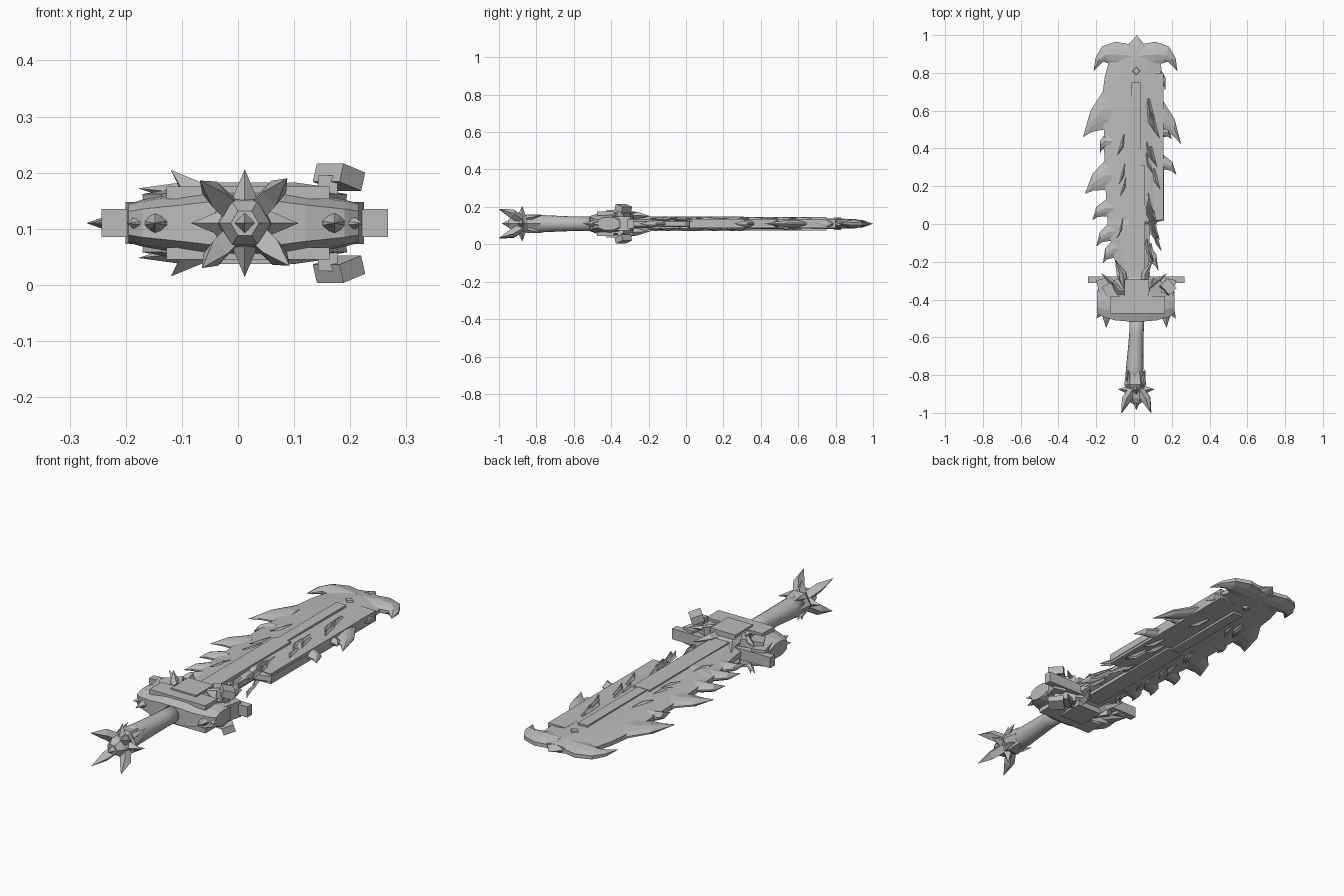
import bpy
import bmesh
import random
from mathutils import Vector, Euler, Matrix

random.seed(4)
MID = 0.11      # height of the flat symmetry plane
AXIS = 0.012    # sideways offset of the handle axis

cube = bpy.data.objects.get("Cube")
if cube:
    bpy.data.objects.remove(cube)

metal = bpy.data.materials.new("grey_metal")
metal.use_nodes = True
GREY = (0.5, 0.5, 0.5, 1)
metal.diffuse_color = GREY
metal.node_tree.nodes["Principled BSDF"].inputs["Base Color"].default_value = GREY


def finish(name, bm, smooth=False):
    """Clean the mesh and link it as a named object."""
    bmesh.ops.remove_doubles(bm, verts=bm.verts[:], dist=0.0004)
    bmesh.ops.recalc_face_normals(bm, faces=bm.faces[:])
    for face in bm.faces:
        face.smooth = smooth
    mesh = bpy.data.meshes.new(name)
    bm.to_mesh(mesh)
    bm.free()
    mesh.materials.append(metal)
    obj = bpy.data.objects.new(name, mesh)
    bpy.context.collection.objects.link(obj)
    return obj


def skin(name, rings, smooth=False):
    """Bridge a list of point rings and close both ends."""
    bm = bmesh.new()
    loops = [[bm.verts.new(p) for p in ring] for ring in rings]
    count = len(loops[0])
    for low, high in zip(loops, loops[1:]):
        for i in range(count):
            j = (i + 1) % count
            bm.faces.new((low[i], low[j], high[j], high[i]))
    bm.faces.new(loops[0])
    bm.faces.new(loops[-1])
    return finish(name, bm, smooth)


def loft(name, stations, edge=0.2, shoulder=0.75, z=MID):
    """Flat blade form: each station is (one edge, other edge, half thickness)."""
    upper = ((0, edge), (0.25, shoulder), (0.5, 1), (0.75, shoulder), (1, edge))
    profile = upper + tuple((t, -k) for t, k in reversed(upper))
    rings = []
    for a, b, half in stations:
        a, b = Vector(a), Vector(b)
        rings.append([(*a.lerp(b, t), z + k * half) for t, k in profile])
    return skin(name, rings)


def tube(name, path, sides=4):
    """Tapered form through (point, radius) pairs; few sides gives a spike."""
    points = [Vector(p) for p, r in path]
    turn = (points[-1] - points[0]).to_track_quat('Z', 'Y')
    rings = []
    for point, (p, radius) in zip(points, path):
        rings.append([point + turn @ (Matrix.Rotation(6.28319 * i / sides, 3, 'Z')
                                      @ Vector((radius, 0, 0))) for i in range(sides)])
    return skin(name, rings, sides > 6)


def box(name, center, size, turn=(0, 0, 0)):
    bm = bmesh.new()
    bmesh.ops.create_cube(bm, size=1)
    bm.transform(Matrix.LocRotScale(Vector(center), Euler(turn), Vector(size)))
    return finish(name, bm)


def tooth(name, root_x, top, bottom, tip, half=0.022):
    """Swept-back edge tooth with a bowed outer side."""
    a, b, tip = Vector((root_x, top)), Vector((root_x, bottom)), Vector(tip)
    inset = Vector((-0.04 if root_x > 0 else 0.04, 0))
    bow = Vector((0.015 if root_x > 0 else -0.015, 0.015))
    loft(name, [(a + inset, b + inset, half), (a, b, half),
                (a.lerp(tip, 0.5) + bow, b.lerp(tip, 0.5) + bow / 2, half * 0.7),
                (tip, tip, 0)])


# Blade body: y, left edge, right edge, half thickness
body = [(-0.36, -0.08, 0.09, 0.035), (-0.2, -0.10, 0.08, 0.036),
        (0, -0.14, 0.085, 0.036), (0.02, -0.14, 0.16, 0.036),
        (0.25, -0.155, 0.16, 0.034), (0.5, -0.16, 0.15, 0.031),
        (0.66, -0.17, 0.155, 0.03), (0.78, -0.155, 0.15, 0.028),
        (0.87, -0.13, 0.14, 0.026), (0.95, -0.06, 0.08, 0.018)]
loft("blade_body", [((l, y), (r, y), h) for y, l, r, h in body], edge=0.35, shoulder=0.8)
loft("blade_tip", [((-0.05, 0.93), (0.08, 0.93), 0.022), ((-0.03, 0.95), (0.055, 0.95), 0.018),
                   ((0.015, 1), (0.015, 1), 0)])

# Hooked horns at the blade head
hook = [((0.03, 0.95), (0.03, 0.83), 0.024), ((0.115, 0.965), (0.1, 0.83), 0.026),
        ((0.185, 0.94), (0.15, 0.85), 0.024), ((0.22, 0.88), (0.18, 0.86), 0.017),
        ((0.23, 0.81), (0.23, 0.81), 0)]
for side, name in ((1, "left_hook"), (-1, "right_hook")):
    flip = lambda p: (0.008 + side * (p[0] - 0.008), p[1])
    loft(name, [(flip(a), flip(b), h) for a, b, h in hook], edge=0.35)

# Edge teeth: root x, top y, bottom y, tip
teeth = [(-0.16, 0.71, 0.5, (-0.27, 0.46)), (-0.15, 0.48, 0.4, (-0.18, 0.37)),
         (-0.15, 0.34, 0.18, (-0.26, 0.16)), (-0.15, 0.13, 0.04, (-0.22, 0.02)),
         (-0.13, 0.01, -0.09, (-0.2, -0.12)), (-0.11, -0.08, -0.18, (-0.165, -0.21)),
         (0.15, 0.66, 0.5, (0.25, 0.42)), (0.14, 0.52, 0.46, (0.2, 0.45)),
         (0.15, 0.37, 0.29, (0.225, 0.26)), (0.14, 0.82, 0.74, (0.165, 0.7)),
         (0.075, -0.1, -0.2, (0.13, -0.25))]
for i, spec in enumerate(teeth):
    tooth(f"edge_tooth_{i + 1}", *spec)

# Straight edge plate on the blade's left
box("edge_plate", (0.112, 0.41, MID), (0.09, 0.78, 0.048))

# Details repeated on the upper and lower faces
for sign, face in ((1, "upper"), (-1, "lower")):
    level = lambda d: MID + sign * d
    box(f"{face}_fuller_bar", (0.012, 0.23, level(0.03)), (0.05, 1.04, 0.014))
    box(f"{face}_fuller_step", (0.015, 0, level(0.031)), (0.085, 0.62, 0.015))
    tube(f"{face}_head_stud", [((0.012, 0.81, level(0.015)), 0.025),
                               ((0.012, 0.81, level(0.034)), 0.018)])
    for i in range(22):
        side = random.choice((-1, 1))
        x, y = 0.012 + side * random.uniform(0.05, 0.1), random.uniform(-0.2, 0.65)
        tube(f"{face}_flake_{i + 1}",
             [((x, y + 0.06, level(0.022)), 0.008),
              ((x + side * 0.01, y, level(0.025)), 0.011),
              ((x + side * 0.035, y - 0.05, level(0.03)), 0)])

    # Claws spread over the blade root
    for side, name in ((-1, "right"), (1, "left")):
        tube(f"{face}_{name}_long_claw", [((side * 0.04, -0.38, level(0.045)), 0.022),
                                          ((side * 0.1, -0.32, level(0.055)), 0.018),
                                          ((side * 0.178, -0.26, level(0.062)), 0)])
        tube(f"{face}_{name}_root_claw", [((side * 0.05, -0.36, level(0.04)), 0.025),
                                          ((side * 0.06, -0.26, level(0.045)), 0.018),
                                          ((side * 0.1, -0.19, level(0.04)), 0)])
        box(f"{face}_{name}_guard_plate", (side * 0.12 + AXIS, -0.34, level(0.042)),
            (0.1, 0.07, 0.035), (0, sign * side * 0.15, side * -0.5))
    tube(f"{face}_raised_claw", [((-0.07, -0.36, level(0.045)), 0.03),
                                 ((-0.12, -0.31, level(0.095)), 0)])

    # Guard ridges and tilted blocks
    box(f"{face}_guard_slab", (0.018, -0.43, level(0.054)), (0.29, 0.09, 0.022))
    box(f"{face}_guard_crest", (0.015, -0.36, level(0.06)), (0.13, 0.13, 0.025))
    box(f"{face}_guard_block", (0.18, -0.335, level(0.082)), (0.055, 0.07, 0.034),
        (0, sign * 0.3, 0.75))
    box(f"{face}_block_stem", (0.16, -0.345, level(0.05)), (0.035, 0.04, 0.07))

# Crossguard
guard = [(-0.195, -0.47, -0.35, 0.035), (-0.17, -0.49, -0.33, 0.042), (-0.1, -0.51, -0.32, 0.054),
         (-0.04, -0.515, -0.28, 0.066), (0.065, -0.515, -0.28, 0.066),
         (0.12, -0.51, -0.31, 0.054), (0.19, -0.49, -0.32, 0.042), (0.215, -0.47, -0.36, 0.035)]
loft("crossguard", [((x, a), (x, b), h) for x, a, b, h in guard], edge=0.6, shoulder=0.92)
for side, name in ((-1, "right"), (1, "left")):
    x = AXIS + side * 0.16
    box(f"{name}_guard_bar", (AXIS + side * 0.155, -0.295, MID), (0.2, 0.034, 0.05))
    box(f"{name}_guard_wing", (x + side * 0.01, -0.345, MID), (0.06, 0.11, 0.075),
        (0, 0, side * -0.25))
    loft(f"{name}_guard_spur", [((x - side * 0.04, -0.46), (x + side * 0.04, -0.42), 0.035),
                                ((x, -0.55), (x, -0.55), 0)])
    loft(f"{name}_guard_fang", [((x, -0.47), (x + side * 0.03, -0.38), 0.03),
                                ((x + side * 0.05, -0.5), (x + side * 0.05, -0.5), 0)])

# Handle with a slight bend
tube("handle", [((0.003, -0.83, MID), 0.045), ((0.003, -0.77, MID), 0.046),
                ((0.008, -0.68, MID), 0.042), ((0.013, -0.58, MID), 0.038),
                ((0.016, -0.48, MID), 0.04)], 16)

# Pommel collar and core
tube("pommel_collar", [((0.006, -0.87, MID), 0.045), ((0.006, -0.85, MID), 0.058),
                       ((0.006, -0.81, MID), 0.052), ((0.004, -0.78, MID), 0.048)], 6)
tube("pommel_core", [((AXIS, -0.95, MID), 0.025), ((AXIS, -0.92, MID), 0.045),
                     ((AXIS, -0.88, MID), 0.05), ((AXIS, -0.84, MID), 0.04)], 6)
tube("pommel_end_spike", [((AXIS, -0.93, MID), 0.028), ((AXIS, -0.985, MID), 0)])

# Straight pommel spikes and swept corner claws
for i in range(4):
    spin = Matrix.Rotation(1.5708 * i, 3, 'Y')
    place = lambda x, y, z: spin @ Vector((x, 0, z)) + Vector((AXIS, y, MID))
    tube(f"pommel_spike_{i + 1}", [(place(0.03, -0.88, 0), 0.028), (place(0.096, -0.875, 0), 0)])
    tube(f"pommel_claw_{i + 1}", [(place(0.02, -0.88, 0.02), 0.025),
                                  (place(0.052, -0.93, 0.054), 0.024),
                                  (place(0.076, -1, 0.08), 0)])
    tube(f"collar_thorn_{i + 1}", [(place(0.03, -0.85, 0.03), 0.018),
                                   (place(0.05, -0.77, 0.045), 0)])
